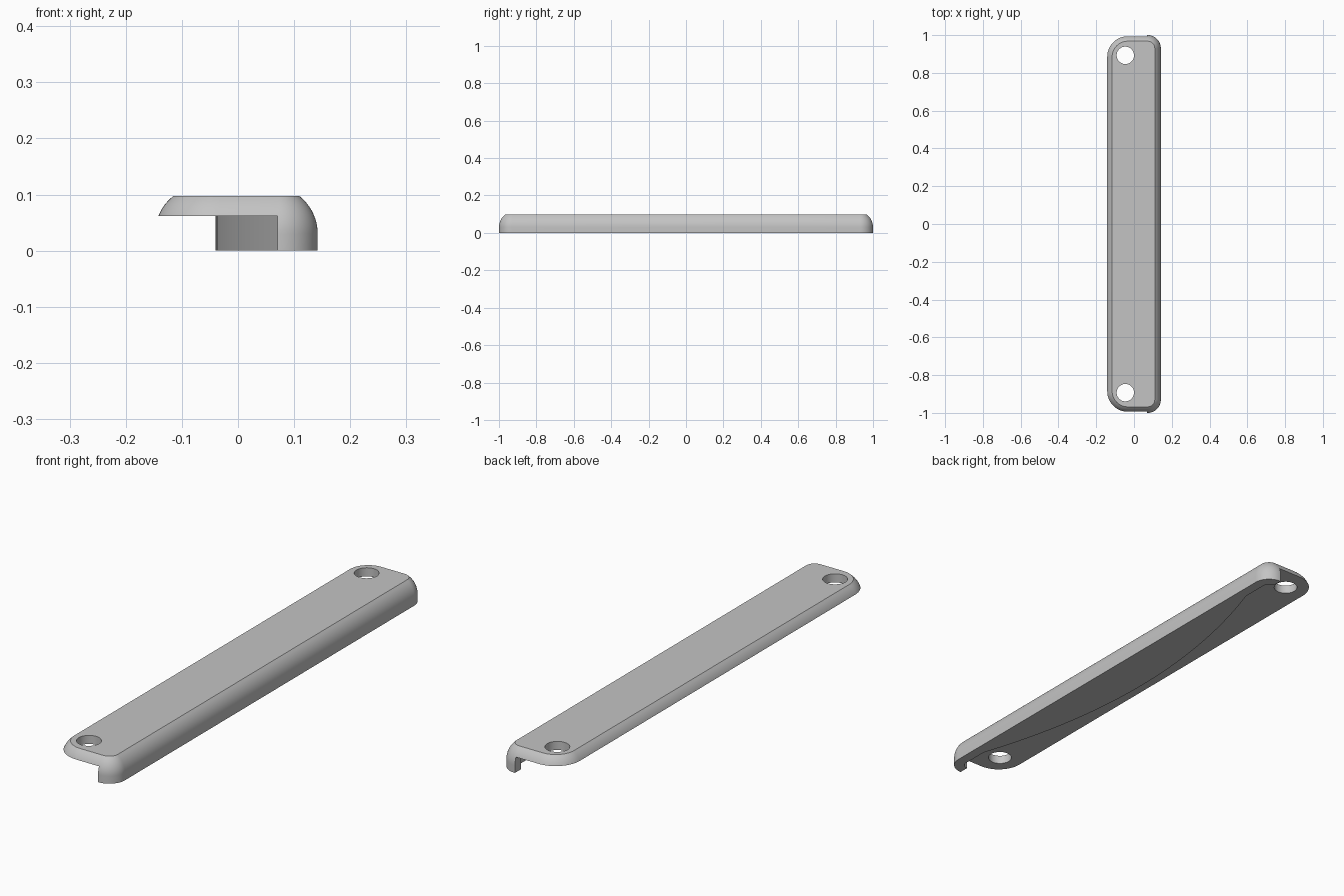
import bpy, bmesh
from math import sin, cos, pi, sqrt, radians

cube = bpy.data.objects.get("Cube")
if cube:
    bpy.data.objects.remove(cube, do_unlink=True)

LEFT, RIGHT, END = -0.148, 0.142, 1.0      # outline at the base
PLATE_Z, TOP_Z, WALL_Z = 0.062, 0.097, 0.03
ROUND = 0.086                              # radius of the rounded rim

grey = bpy.data.materials.new("satin_grey")
grey.use_nodes = True
colour = (0.55, 0.55, 0.55, 1)
grey.diffuse_color = colour
grey.node_tree.nodes["Principled BSDF"].inputs["Base Color"].default_value = colour


def arc(cx, cy, r, start, end, n):
    steps = [radians(start + (end - start) * i / n) for i in range(n + 1)]
    return [(cx + r * cos(a), cy + r * sin(a)) for a in steps]


def outline(inset):
    """Rounded rectangle, wider corners on the low x side."""
    pts = []
    for x, y, r, a in ((RIGHT, END, 0.07, 0), (LEFT, END, 0.115, 90),
                       (LEFT, -END, 0.115, 180), (RIGHT, -END, 0.07, 270)):
        cx = x - r if x > 0 else x + r
        cy = y - r if y > 0 else y + r
        pts += arc(cx, cy, r - inset, a, a + 90, 14)
    return pts


def loft(name, layers):
    """Closed solid through (z, points) layers."""
    bm = bmesh.new()
    rings = [[bm.verts.new((x, y, z)) for x, y in pts] for z, pts in layers]
    for low, high in zip(rings, rings[1:]):
        for i in range(len(low)):
            j = (i + 1) % len(low)
            bm.faces.new((low[i], low[j], high[j], high[i]))
    bm.faces.new(rings[0][::-1])
    bm.faces.new(rings[-1])
    bmesh.ops.recalc_face_normals(bm, faces=bm.faces)
    mesh = bpy.data.meshes.new(name)
    bm.to_mesh(mesh)
    bm.free()
    mesh.materials.append(grey)
    obj = bpy.data.objects.new(name, mesh)
    bpy.context.collection.objects.link(obj)
    return obj


# Handle body with rounded rim
layers = [(0, outline(0))]
for i in range(11):
    z = WALL_Z + (TOP_Z - WALL_Z) * i / 10
    layers.append((z, outline(ROUND - sqrt(ROUND ** 2 - (z - WALL_Z) ** 2))))
handle = loft("pull_handle", layers)

# Underside relief: thin lip at the ends, bowed grip in the middle
half = arc(0.07, -0.93, 0.03, -90, 0, 8)
bow = [-0.82 + 0.82 * i / 24 for i in range(25)]
half += [(-0.04 + 0.14 * (y / 0.82) ** 2, y) for y in bow]
half = [(-0.3, -1.2), (0.07, -1.2)] + half
footprint = half + [(x, -y) for x, y in half[-2::-1]]
cutters = [loft("underside_cutter", [(-0.1, footprint), (PLATE_Z, footprint)])]

# Screw holes
for side in (-1, 1):
    ring = arc(-0.046, side * 0.893, 0.046, 0, 360, 48)[:-1]
    cutters.append(loft("hole_cutter", [(0.02, ring), (0.2, ring)]))

bpy.ops.object.select_all(action='DESELECT')
bpy.context.view_layer.objects.active = handle
handle.select_set(True)
for cutter in cutters:
    mod = handle.modifiers.new("cut", 'BOOLEAN')
    mod.operation = 'DIFFERENCE'
    mod.solver = 'EXACT'
    mod.object = cutter
    bpy.ops.object.modifier_apply(modifier=mod.name)
    bpy.data.objects.remove(cutter, do_unlink=True)
bpy.ops.object.shade_smooth_by_angle(angle=radians(30))
